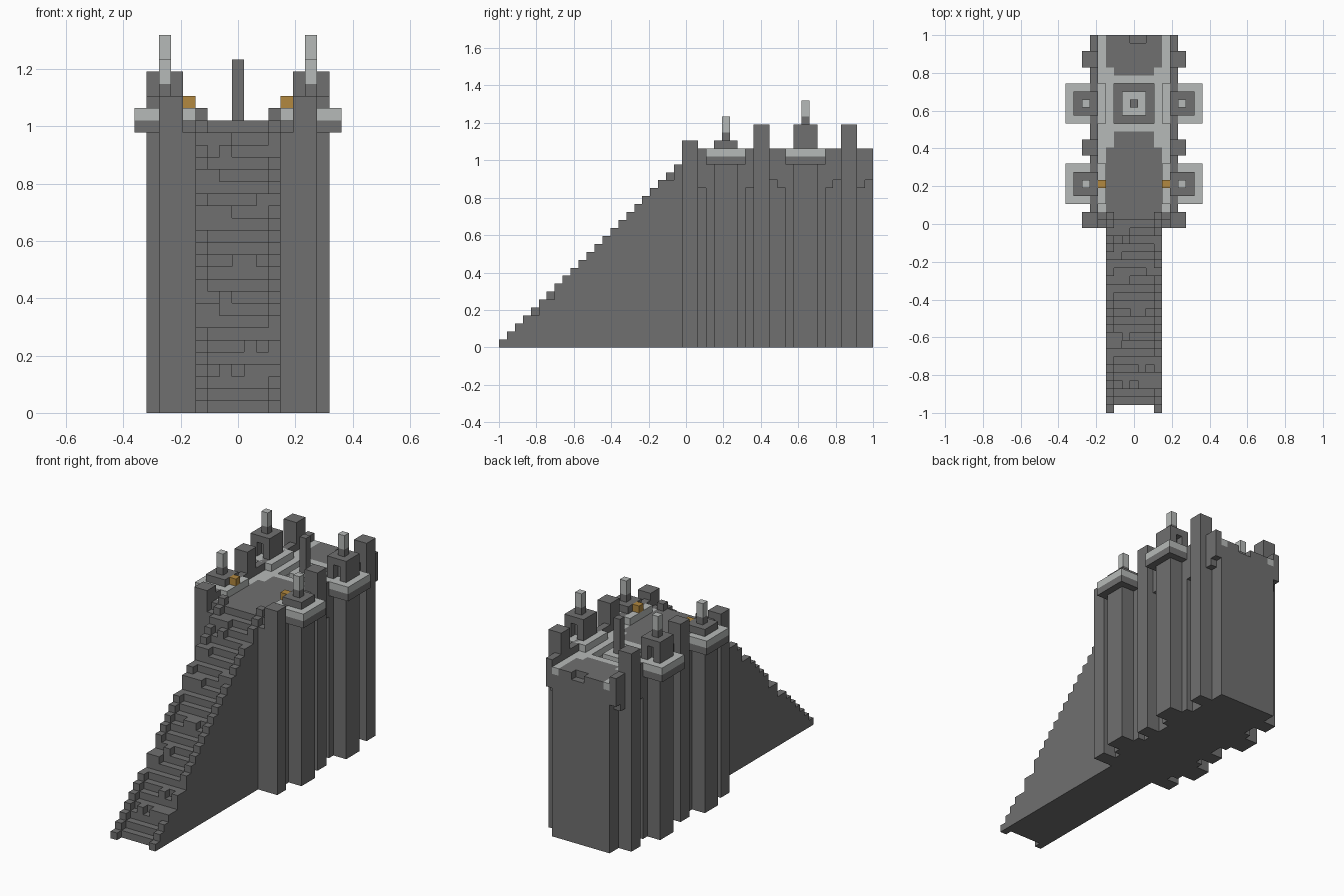
import bpy, bmesh, random
from mathutils import Vector

U = 2 / 47          # one block
random.seed(4)

if "Cube" in bpy.data.objects:
    bpy.data.objects.remove(bpy.data.objects["Cube"], do_unlink=True)


def material(name, color):
    m = bpy.data.materials.new(name)
    m.use_nodes = True
    m.diffuse_color = (*color, 1)
    m.node_tree.nodes["Principled BSDF"].inputs["Base Color"].default_value = (*color, 1)
    return m


DARK = material("dark stone", (0.16, 0.16, 0.16))
LIGHT = material("pale stone", (0.47, 0.49, 0.48))
AMBER = material("amber lantern", (0.45, 0.25, 0.05))


def blocks(name, mat, boxes, mirror=False):
    """Boxes are inclusive block ranges: x, x, row, row, then bottom and top level."""
    bm = bmesh.new()
    for x0, x1, r0, r1, z0, z1 in boxes:
        lo = Vector((x0 - 0.5, r0, z0))
        hi = Vector((x1 + 0.5, r1 + 1, z1))
        for side in ((1, -1) if mirror else (1,)):
            for v in bmesh.ops.create_cube(bm, size=1)["verts"]:
                p = [(a + b) / 2 + c * (b - a) for a, b, c in zip(lo, hi, v.co)]
                v.co = (side * p[0] * U, p[1] * U - 1, p[2] * U)
    mesh = bpy.data.meshes.new(name)
    bm.to_mesh(mesh)
    bm.free()
    mesh.materials.append(mat)
    ob = bpy.data.objects.new(name, mesh)
    bpy.context.collection.objects.link(ob)
    return ob


# Long staircase with raised side rails and worn, uneven treads
steps = [(-2, 2, r, r, 0, r) for r in range(1, 24)]
steps += [(x, x, r, r, r, r + 1) for r in range(3, 23) for x in range(-2, 3)
          if random.random() < 0.16]
blocks("stair_treads", DARK, steps)
rails = []
for r in range(25):
    for x in (-3, 3):
        worn = r > 3 and random.random() < 0.1
        rails.append((x, x, r, r, 0, r if worn else r + 1))
blocks("stair_rails", DARK, rails)

# Main body and the overhanging side walls with corbels
blocks("castle_body", DARK, [(-4, 4, 23, 46, 0, 23)])
blocks("side_walls", DARK, [(5, 5, 25, 46, 21, 25)], True)
blocks("wall_corbels", DARK, [(5, 5, r, r, 20, 21) for r in (25, 31, 35, 41, 45)], True)

# Courtyard floor: pale paving around a sunken ring, ragged rear edge
paving = {DARK: [], LIGHT: []}
for r in range(24, 47):
    for x in range(-4, 5):
        ax, dist = abs(x), max(abs(x), abs(r - 38))
        if dist == 2 or (r == 46 and ax < 4 and random.random() < 0.4):
            continue
        pale = (dist < 2 or dist == 3 or (ax == 4 and r > 24)
                or (ax == 3 and 33 <= r <= 42))
        paving[LIGHT if pale else DARK].append((x, x, r, r, 23, 24))
blocks("courtyard_floor", DARK, paving[DARK])
blocks("pale_paving", LIGHT, paving[LIGHT])
blocks("center_post", DARK, [(0, 0, 38, 38, 24, 29)])

# Buttress pillars along both sides
for name, row, top in (("front", 23, 26), ("middle", 32, 28), ("rear", 43, 28)):
    blocks(name + "_pillars", DARK, [(5, 6, row, row + 1, 0, top)], True)

# Paired towers: shaft, banded gallery, turret and pale spire
for name, c, top in (("front", 28, 26), ("rear", 38, 28)):
    blocks(name + "_tower_shafts", DARK,
           [(5, 7, c - 1, c + 1, 0, 23), (5, 5, c - 2, c + 2, 0, 23)], True)
    blocks(name + "_gallery_base", DARK, [(4, 8, c - 2, c + 2, 23, 24)], True)
    blocks(name + "_gallery_top", LIGHT, [(4, 8, c - 2, c + 2, 24, 25)], True)
    if name == "front":
        turret = [(5, 7, c - 1, c + 1, 25, top)]
    else:   # doorways on the two end faces
        turret = [(5, 5, c - 1, c + 1, 25, top), (7, 7, c - 1, c + 1, 25, top),
                  (6, 6, c, c, 25, top), (6, 6, c - 1, c + 1, top - 1, top)]
    blocks(name + "_turrets", DARK, turret + [(6, 6, c, c, top, top + 1)], True)
    blocks(name + "_spires", LIGHT, [(6, 6, c, c, top + 1, top + 3)], True)

blocks("lanterns", AMBER, [(4, 4, 28, 28, 25, 26)], True)
